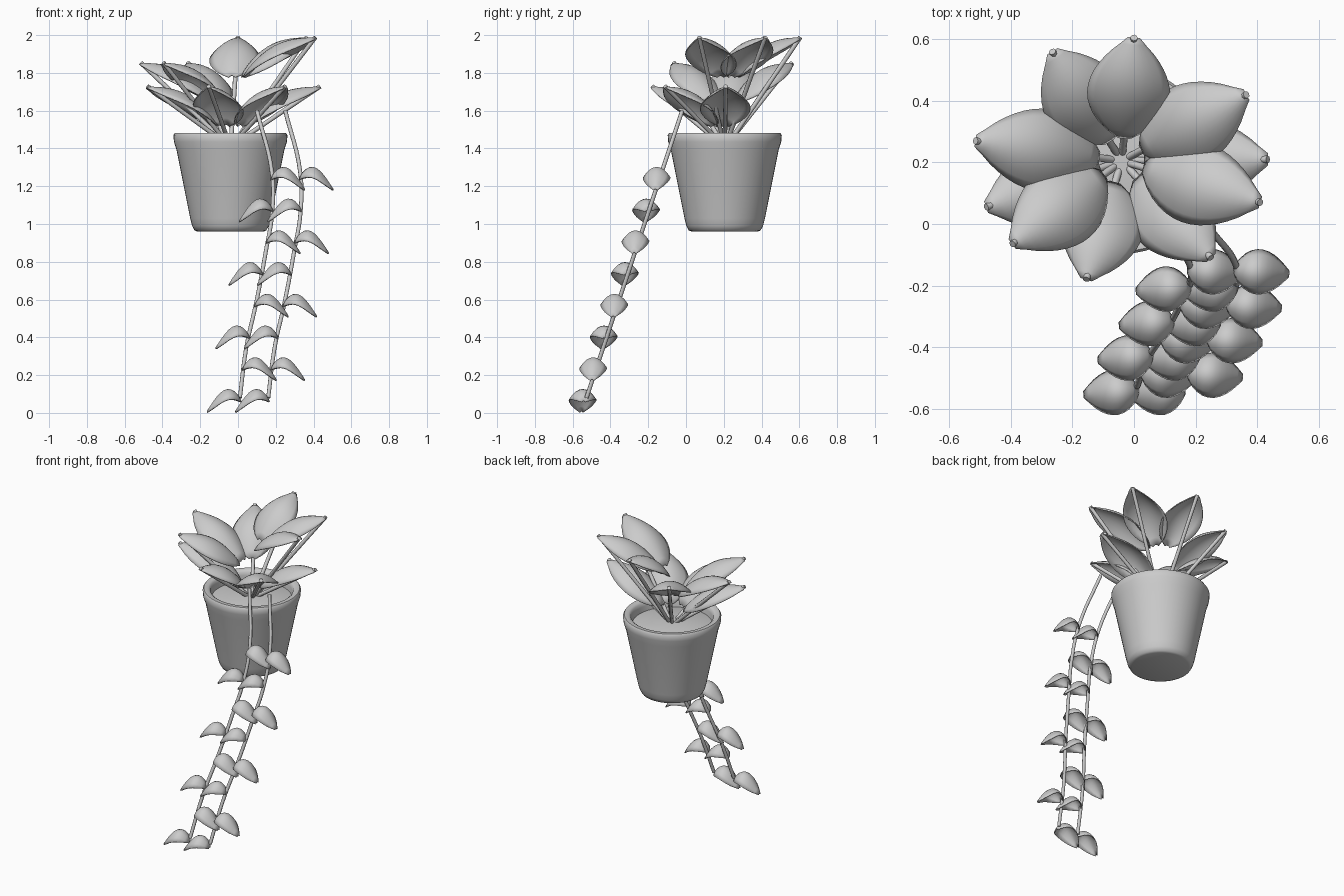
import bpy, bmesh, math
from mathutils import Vector

cube = bpy.data.objects.get("Cube")
if cube:
    bpy.data.objects.remove(cube, do_unlink=True)

# One plain grey material
grey = bpy.data.materials.new("plain_grey")
grey.use_nodes = True
colour = (0.6, 0.6, 0.6, 1)
grey.diffuse_color = colour
for node in grey.node_tree.nodes:
    if node.type == 'BSDF_PRINCIPLED':
        node.inputs["Base Color"].default_value = colour

CENTRE = Vector((-0.04, 0.205, 0))


def finish(name, bm):
    bmesh.ops.recalc_face_normals(bm, faces=bm.faces)
    mesh = bpy.data.meshes.new(name)
    bm.to_mesh(mesh)
    bm.free()
    mesh.materials.append(grey)
    obj = bpy.data.objects.new(name, mesh)
    bpy.context.collection.objects.link(obj)
    bpy.ops.object.select_all(action='DESELECT')
    obj.select_set(True)
    bpy.context.view_layer.objects.active = obj
    bpy.ops.object.shade_smooth_by_angle(angle=math.radians(50))
    return obj


def lathe(name, profile, steps=48):
    bm = bmesh.new()
    verts = [bm.verts.new((r, 0, z)) for r, z in profile]
    edges = [bm.edges.new(pair) for pair in zip(verts, verts[1:])]
    bmesh.ops.spin(bm, geom=verts + edges, cent=(0, 0, 0), axis=(0, 0, 1),
                   angle=math.tau, steps=steps, use_duplicate=False)
    bmesh.ops.remove_doubles(bm, verts=bm.verts, dist=0.0005)
    bmesh.ops.translate(bm, verts=bm.verts, vec=CENTRE)
    return finish(name, bm)


def tube(name, points, radius, smooth=False):
    curve = bpy.data.curves.new(name, 'CURVE')
    curve.dimensions = '3D'
    curve.bevel_depth = radius
    curve.bevel_resolution = 2
    curve.use_fill_caps = True
    curve.resolution_u = 6
    if smooth:
        spline = curve.splines.new('BEZIER')
        spline.bezier_points.add(len(points) - 1)
        for bp, p in zip(spline.bezier_points, points):
            bp.co = p
            bp.handle_left_type = bp.handle_right_type = 'AUTO'
    else:
        spline = curve.splines.new('POLY')
        spline.points.add(len(points) - 1)
        for sp, p in zip(spline.points, points):
            sp.co = (*p, 1)
    curve.materials.append(grey)
    obj = bpy.data.objects.new(name, curve)
    bpy.context.collection.objects.link(obj)
    return obj


def leaf(name, base, tip, width, arch, dome, rows=14, cols=10):
    """Arched, cupped blade from base to tip."""
    base, tip = Vector(base), Vector(tip)
    along = tip - base
    side = Vector((-along.y, along.x, 0)).normalized()
    bm = bmesh.new()
    grid = []
    for i in range(rows + 1):
        u = i / rows
        spread = max(0.06, math.sin(math.pi * u ** 0.87)) ** 0.72
        mid = base + along * u
        mid.z += arch * math.sin(math.pi * u ** 0.85)
        row = []
        for j in range(cols + 1):
            v = 2 * j / cols - 1
            p = mid + side * (v * spread * width / 2)
            p.z -= dome * v * v * spread
            row.append(bm.verts.new(p))
        grid.append(row)
    for a, b in zip(grid, grid[1:]):
        for j in range(cols):
            bm.faces.new((a[j], a[j + 1], b[j + 1], b[j]))
    obj = finish(name, bm)
    solid = obj.modifiers.new("thickness", 'SOLIDIFY')
    solid.thickness = 0.006
    solid.offset = 0
    return obj


# Pot with rounded foot and rim, and the soil inside
lathe("pot", [(0, 0.96), (0.175, 0.96), (0.19, 0.966), (0.203, 0.99),
              (0.213, 1.03), (0.285, 1.39), (0.299, 1.435), (0.302, 1.47),
              (0.294, 1.482), (0.268, 1.482), (0.255, 1.472),
              (0.25, 1.45), (0.245, 1.40)])
lathe("soil", [(0.249, 1.415), (0.18, 1.43), (0.09, 1.44), (0, 1.445)])

# Crown of big leaves in three tiers, each with a straight stem to its tip
tiers = {
    "lower": (1.725, [(-0.48, 0.055), (-0.155, -0.18), (0.25, -0.11), (0.435, 0.21)]),
    "middle": (1.85, [(-0.265, 0.56), (-0.515, 0.27), (-0.395, -0.065)]),
    "upper": (1.985, [(0, 0.605), (0.365, 0.42), (0.41, 0.07)]),
}
for tier, (height, tips) in tiers.items():
    for n, (x, y) in enumerate(tips, 1):
        tip = Vector((x, y, height))
        out = Vector((x, y, 0)) - CENTRE
        out.normalize()
        base = CENTRE + out * 0.075
        base.z = height - 0.2
        leaf(f"{tier}_leaf_{n}", base, tip, 0.265, 0.07, 0.075)
        root = CENTRE + out * 0.015
        root.z = 1.42
        tube(f"{tier}_stem_{n}", [root, tip + Vector((0, 0, 0.004))], 0.012)

# Two trailing vines, the second a copy shifted sideways
vine_path = [(0.10, 1.60), (0.18, 1.27), (0.18, 1.05), (0.15, 0.87),
             (0.10, 0.60), (0.043, 0.34), (0.01, 0.08)]


def vine_y(z):
    return -0.02 - (1.6 - z) / 3


def vine_x(z):
    for (x0, z0), (x1, z1) in zip(vine_path, vine_path[1:]):
        if z >= z1:
            return x0 + (x1 - x0) * (z0 - z) / (z0 - z1)
    return vine_path[-1][0]


for n, shift in enumerate((0, 0.15), 1):
    tube(f"vine_{n}", [(x + shift, vine_y(z), z) for x, z in vine_path], 0.011, True)
    # Small leaves alternate left and right down the vine
    for k in range(8):
        z = 1.24 - 0.168 * k
        turn = 1 if k % 2 == 0 else -1
        x, y = vine_x(z) + shift, vine_y(z) - 0.01
        leaf(f"vine_{n}_leaf_{k + 1}", (x - 0.005 * turn, y, z),
             (x + 0.172 * turn, y - 0.012, z - 0.055),
             0.143, 0.082, 0.055, 10, 8)
